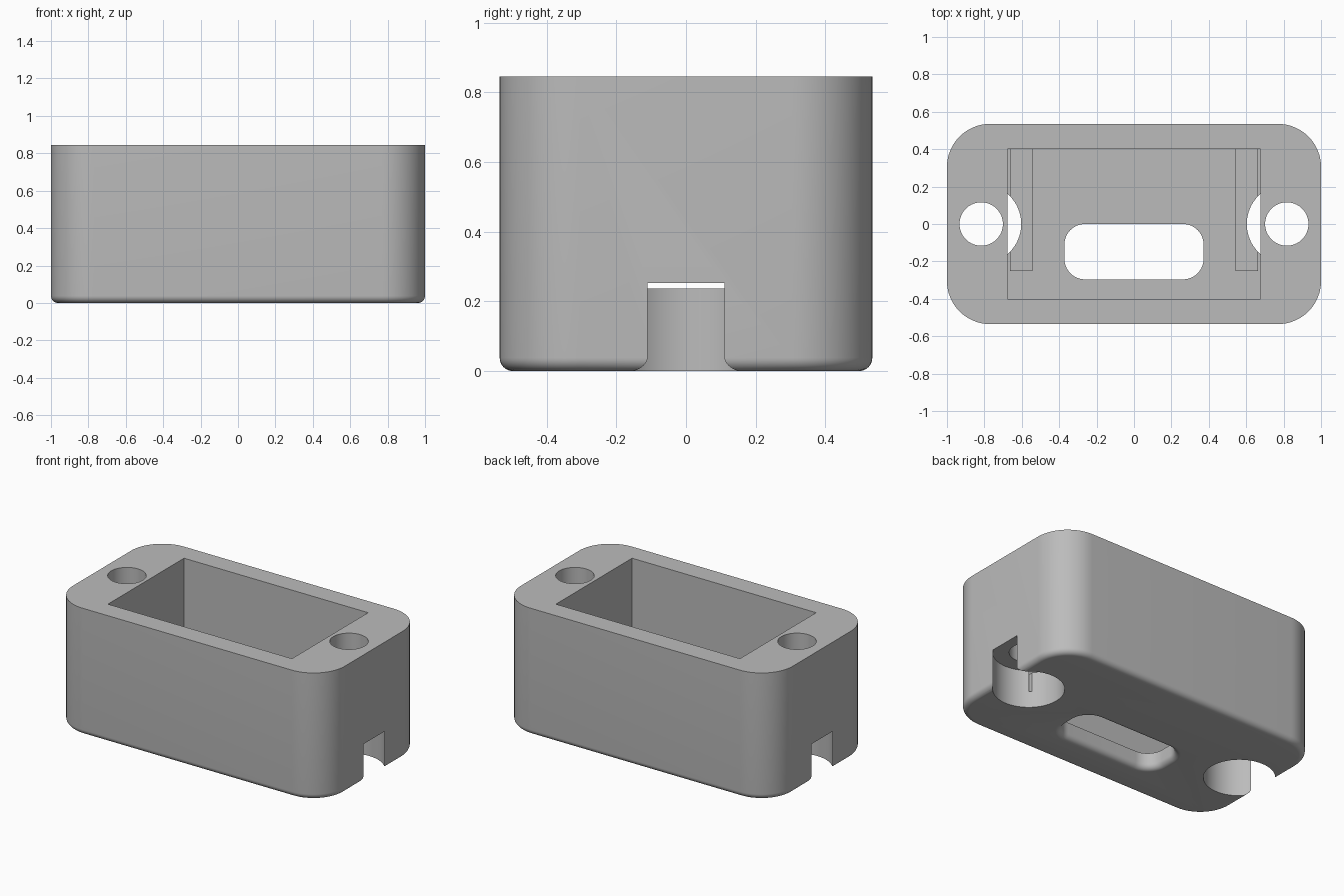
import bpy, bmesh
from math import sin, cos, pi, radians

if "Cube" in bpy.data.objects:
    bpy.data.objects.remove(bpy.data.objects["Cube"])

grey = bpy.data.materials.new("plain grey")
grey.use_nodes = True
colour = (0.5, 0.5, 0.5, 1)
grey.diffuse_color = colour
grey.node_tree.nodes["Principled BSDF"].inputs["Base Color"].default_value = colour


def finish(name, bm):
    bmesh.ops.recalc_face_normals(bm, faces=bm.faces)
    mesh = bpy.data.meshes.new(name)
    bm.to_mesh(mesh)
    bm.free()
    mesh.materials.append(grey)
    obj = bpy.data.objects.new(name, mesh)
    bpy.context.collection.objects.link(obj)
    return obj


def rounded_loft(name, cy, hx, hy, radius, rings, steps=16):
    """Stack rounded rectangles, one for each (outward offset, height) ring."""
    bm = bmesh.new()
    loops = []
    for grow, z in rings:
        loop = []
        for q, (sx, sy) in enumerate([(1, 1), (-1, 1), (-1, -1), (1, -1)]):
            for i in range(steps + 1):
                a = (q + i / steps) * pi / 2
                loop.append(bm.verts.new((
                    sx * (hx - radius) + (radius + grow) * cos(a),
                    cy + sy * (hy - radius) + (radius + grow) * sin(a), z)))
        loops.append(loop)
    for low, high in zip(loops, loops[1:]):
        for i in range(len(low)):
            j = (i + 1) % len(low)
            bm.faces.new((low[i], low[j], high[j], high[i]))
    bm.faces.new(loops[0])
    bm.faces.new(loops[-1])
    return finish(name, bm)


def box(name, low, high):
    bm = bmesh.new()
    bmesh.ops.create_cube(bm, size=1)
    for v in bm.verts:
        v.co = [(a + b) / 2 + c * (b - a) for a, b, c in zip(low, high, v.co)]
    return finish(name, bm)


def cylinder(name, x, radius, z0, z1):
    bm = bmesh.new()
    bmesh.ops.create_cone(bm, cap_ends=True, segments=64, radius1=radius,
                          radius2=radius, depth=z1 - z0)
    bmesh.ops.translate(bm, verts=bm.verts, vec=(x, 0, (z0 + z1) / 2))
    return finish(name, bm)


def combine(target, tool, operation):
    mod = target.modifiers.new(tool.name, 'BOOLEAN')
    mod.operation = operation
    mod.solver = 'EXACT'
    mod.object = tool
    bpy.context.view_layer.objects.active = target
    bpy.ops.object.modifier_apply(modifier=mod.name)
    bpy.data.objects.remove(tool)


HEIGHT, FLOOR, FILLET = 0.845, 0.107, 0.038
arc = [i * pi / 16 for i in range(9)]

# Outer shell with a filleted bottom edge
rings = [(-FILLET * (1 - sin(a)), FILLET * (1 - cos(a))) for a in arc]
housing = rounded_loft("housing", 0, 1, 0.535, 0.23, rings + [(0, HEIGHT)])

# Open pocket
combine(housing, box("pocket", (-0.677, -0.4, FLOOR), (0.677, 0.4, 1)), 'DIFFERENCE')

# Ledges beside the screw bores, joined to the floor and back wall
for s in (-1, 1):
    xs = sorted((s * 0.542, s * 0.664))
    combine(housing, box("ledge", (xs[0], -0.25, 0.05), (xs[1], 0.45, 0.237)), 'UNION')

# Floor opening with a flared lower rim
rings = [(FILLET * (1 - sin(a)), FILLET * (1 - cos(a))) for a in arc]
opening = rounded_loft("opening", -0.148, 0.372, 0.148, 0.11,
                       [(FILLET, -0.1)] + rings + [(0, 0.3)])
combine(housing, opening, 'DIFFERENCE')

# Screw holes and wide bores that break through the end walls
for s in (-1, 1):
    combine(housing, cylinder("wide_bore", s * 0.817, 0.214, -0.1, 0.252), 'DIFFERENCE')
    combine(housing, cylinder("screw_hole", s * 0.817, 0.116, 0.2, 1), 'DIFFERENCE')

# Smooth curves, sharp edges
bpy.ops.object.select_all(action='DESELECT')
housing.select_set(True)
bpy.context.view_layer.objects.active = housing
bpy.ops.object.shade_smooth_by_angle(angle=radians(30))
